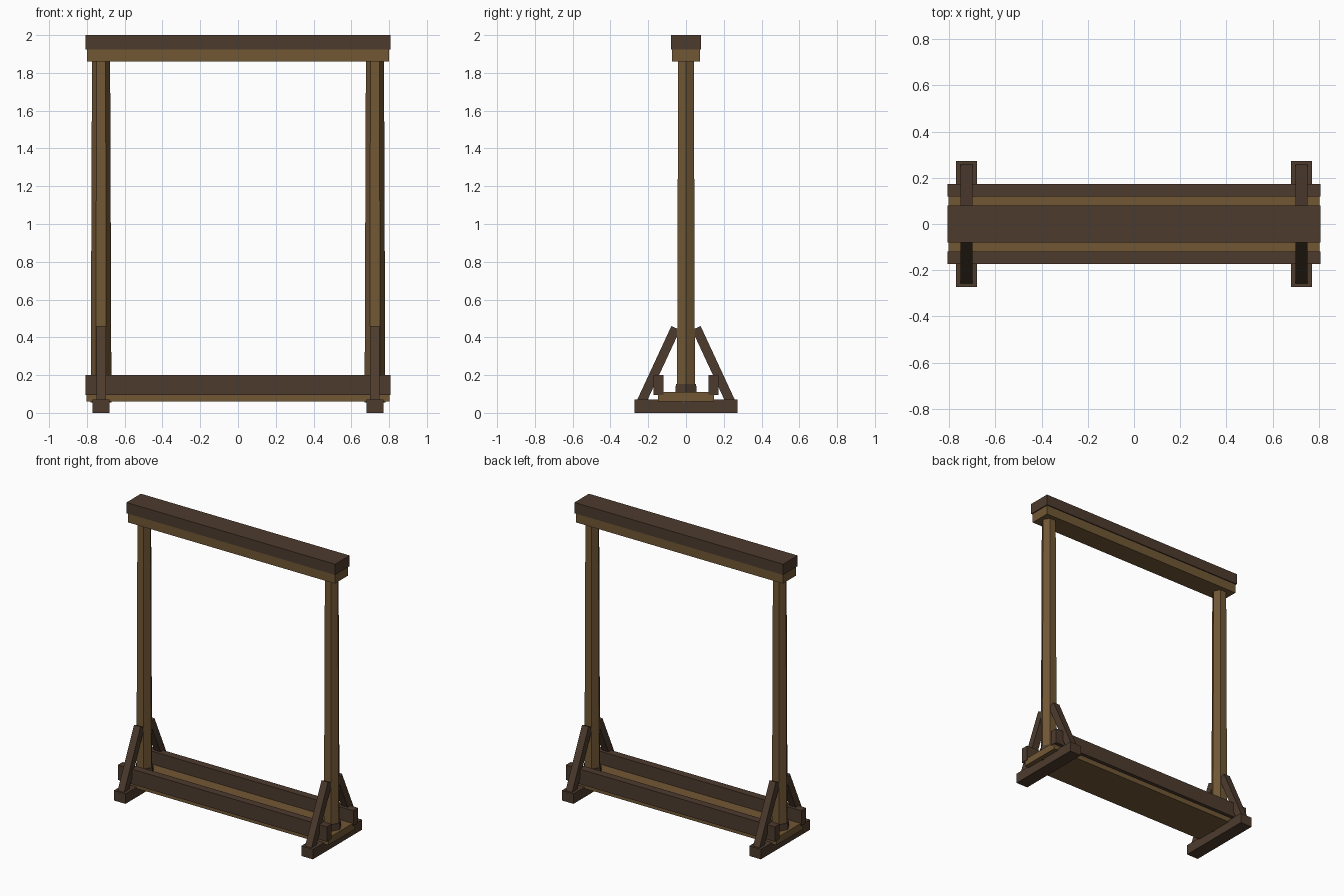
import bpy, math

if "Cube" in bpy.data.objects:
    bpy.data.objects.remove(bpy.data.objects["Cube"])


def material(name, color):
    m = bpy.data.materials.new(name)
    m.diffuse_color = (*color, 1)
    m.use_nodes = True
    m.node_tree.nodes["Principled BSDF"].inputs["Base Color"].default_value = m.diffuse_color
    return m


DARK = material("dark wood", (0.075, 0.044, 0.027))
LIGHT = material("light wood", (0.168, 0.097, 0.036))


def box(name, lo, hi, mat):
    """Axis-aligned box between two corners."""
    bpy.ops.mesh.primitive_cube_add(size=1, location=[(a + b) / 2 for a, b in zip(lo, hi)])
    ob = bpy.context.object
    ob.name = name
    ob.scale = [b - a for a, b in zip(lo, hi)]
    ob.data.materials.append(mat)
    return ob


def hex_post(name, x, z0, z1, r0, r1, mat):
    """Tapered hexagonal column with corners pointing along x."""
    bpy.ops.mesh.primitive_cone_add(vertices=6, radius1=r0, radius2=r1, depth=z1 - z0,
                                    location=(x, 0, (z0 + z1) / 2),
                                    rotation=(0, 0, math.pi / 2))
    ob = bpy.context.object
    ob.name = name
    ob.data.materials.append(mat)
    return ob


# Top beam: light lintel with dark cap
box("lintel", (-0.80, -0.073, 1.86), (0.80, 0.073, 1.925), LIGHT)
box("beam_cap", (-0.807, -0.08, 1.925), (0.807, 0.08, 2.0), DARK)

# Base board
box("base_board", (-0.803, -0.148, 0.06), (0.803, 0.148, 0.11), LIGHT)

# Front and back rails
for label, s in (("front", -1), ("back", 1)):
    y0, y1 = sorted((s * 0.12, s * 0.173))
    box(label + "_rail", (-0.808, y0, 0.095), (0.808, y1, 0.20), DARK)

for side, sx in (("left", -1), ("right", 1)):
    x = sx * 0.725
    # Foot, post and collar at each end
    box(side + "_foot", (x - 0.045, -0.272, 0), (x + 0.045, 0.272, 0.07), DARK)
    hex_post(side + "_post", x, 0.055, 1.87, 0.055, 0.048, LIGHT)
    hex_post(side + "_collar", x, 0.105, 0.153, 0.065, 0.062, DARK)
    # Slanted braces in front of and behind the post
    for label, s in (("front", -1), ("back", 1)):
        brace = box(f"{side}_{label}_brace", (x - 0.025, s * 0.147 - 0.025, 0.25 - 0.22),
                    (x + 0.025, s * 0.147 + 0.025, 0.25 + 0.22), DARK)
        brace.rotation_euler.x = s * 0.434
